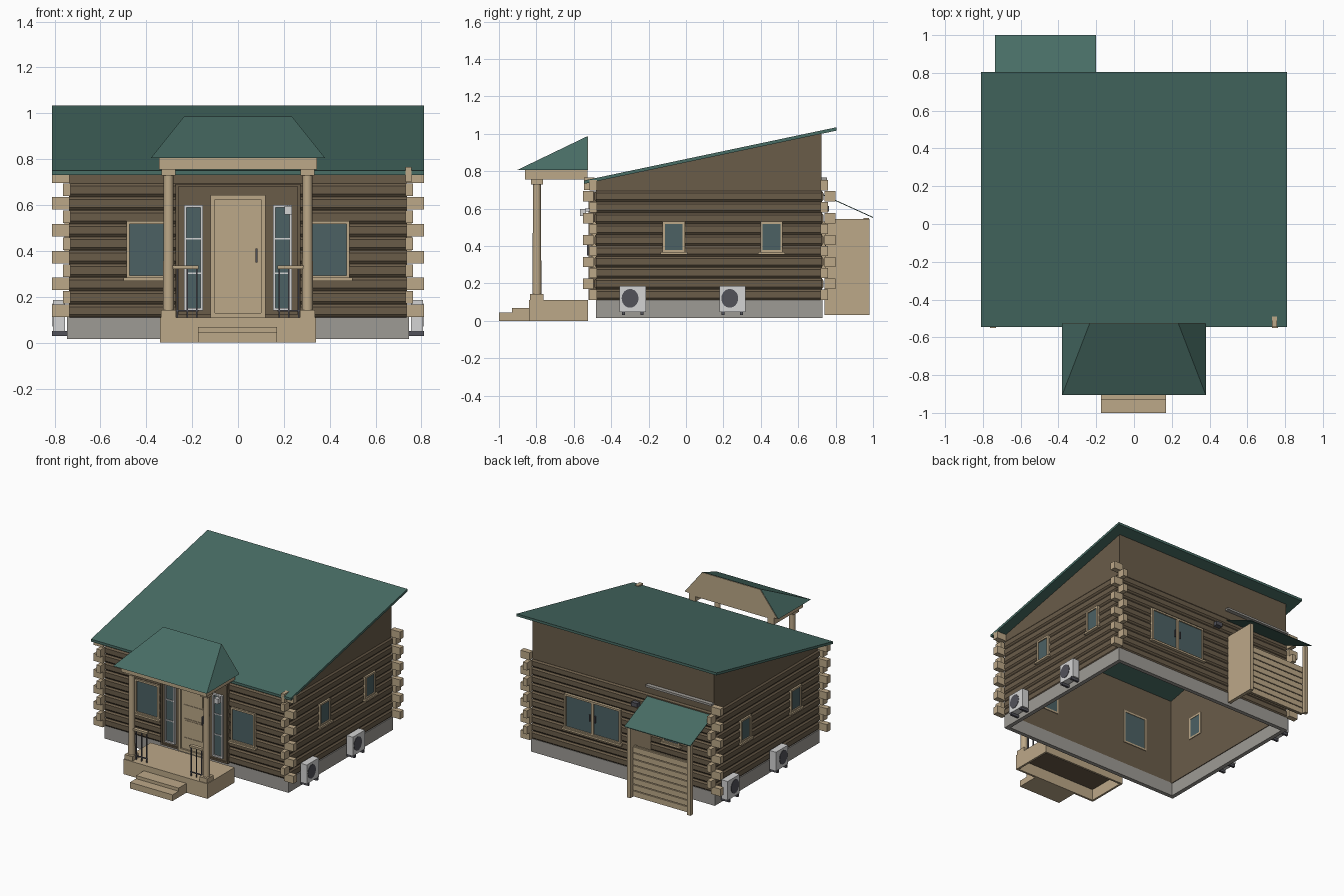
import bpy, bmesh, math
from mathutils import Vector

if "Cube" in bpy.data.objects:
    bpy.data.objects.remove(bpy.data.objects["Cube"])


def material(name, r, g, b):
    lin = [((c / 255 + 0.055) / 1.055) ** 2.4 for c in (r, g, b)]
    m = bpy.data.materials.new(name)
    m.diffuse_color = (*lin, 1)
    m.use_nodes = True
    m.node_tree.nodes["Principled BSDF"].inputs["Base Color"].default_value = m.diffuse_color
    return m


BROWN = material("brown_log", 106, 92, 73)
TAN = material("tan_timber", 188, 168, 136)
GREEN = material("green_roof", 72, 109, 101)
GREY = material("grey_concrete", 158, 155, 149)
WHITE = material("white_paint", 212, 212, 212)
GLASS = material("blue_grey_glass", 76, 97, 100)
DARK = material("dark_metal", 82, 82, 90)


def finish(name, bm, mat, normals=True):
    if normals:
        bmesh.ops.recalc_face_normals(bm, faces=bm.faces)
    me = bpy.data.meshes.new(name)
    bm.to_mesh(me)
    bm.free()
    me.materials.append(mat)
    ob = bpy.data.objects.new(name, me)
    bpy.context.collection.objects.link(ob)
    return ob


def boxes(name, mat, items):
    """One object made of boxes given as (x0, x1, y0, y1, z0, z1)."""
    bm = bmesh.new()
    for x0, x1, y0, y1, z0, z1 in items:
        vs = bmesh.ops.create_cube(bm, size=1)["verts"]
        for v in vs:
            v.co = Vector(((x0 + x1) / 2 + v.co.x * (x1 - x0),
                           (y0 + y1) / 2 + v.co.y * (y1 - y0),
                           (z0 + z1) / 2 + v.co.z * (z1 - z0)))
    return finish(name, bm, mat)


def prism(name, mat, a, b):
    """Solid between two matching outlines."""
    bm = bmesh.new()
    va, vb = [bm.verts.new(p) for p in a], [bm.verts.new(p) for p in b]
    n = len(va)
    bm.faces.new(va)
    bm.faces.new(vb[::-1])
    for i in range(n):
        bm.faces.new((va[i], vb[i], vb[(i + 1) % n], va[(i + 1) % n]))
    return finish(name, bm, mat)


# Wall coordinates: u runs along the wall, d is the distance outward from the centre
WALL = {"front": 0.49, "back": 0.735, "right": 0.745, "left": 0.745}


def at(side, u, d, z):
    return {"front": (u, -d, z), "back": (u, d, z), "right": (d, u, z), "left": (-d, u, z)}[side]


def on(side, u0, u1, d0, d1, z0, z1):
    p, q = at(side, u0, d0, z0), at(side, u1, d1, z1)
    return tuple(v for i in range(3) for v in sorted((p[i], q[i])))


def frame(side, u0, u1, d0, d1, z0, z1, t):
    return [on(side, u0, u0 + t, d0, d1, z0, z1), on(side, u1 - t, u1, d0, d1, z0, z1),
            on(side, u0 + t, u1 - t, d0, d1, z0, z0 + t), on(side, u0 + t, u1 - t, d0, d1, z1 - t, z1)]


def roof_z(y):
    return 0.75 + 0.211 * (y + 0.545)


# Foundation ring, open underneath
boxes("foundation", GREY, [(-.745, .745, -.48, -.45, .015, .112), (-.745, .745, .70, .73, .015, .112),
                           (-.745, -.715, -.45, .70, .015, .112), (.715, .745, -.45, .70, .015, .112)])

# Walls: flat core reaching the roof, with rounded-off log courses outside
Z0, LOG = 0.11, 0.0585
SPAN = {"front": (-.735, .735), "back": (-.735, .735), "right": (-.48, .725), "left": (-.48, .725)}
for side, W in WALL.items():
    u0, u1 = SPAN[side]
    za, zb = [roof_z(at(side, u, W, 0)[1]) - .01 for u in (u0, u1)]
    outline = ((u0, Z0), (u1, Z0), (u1, zb), (u0, za))
    prism(side + "_wall", BROWN, [at(side, u, W - .035, z) for u, z in outline],
          [at(side, u, W - .01, z) for u, z in outline])
    prof = [(W - .02, Z0)]
    for i in range(10):
        z = Z0 + i * LOG
        prof += [(W - .009, z + .001), (W, z + .012), (W, z + LOG - .012), (W - .009, z + LOG - .001)]
    prof.append((W - .02, Z0 + 10 * LOG))
    prism(side + "_logs", BROWN, [at(side, u0, d, z) for d, z in prof], [at(side, u1, d, z) for d, z in prof])

# Crossing log ends at the four corners
ends = []
for i in range(11):
    z0, z1 = Z0 + i * LOG + .002, Z0 + (i + 1) * LOG - .002
    for sx in (-1, 1):
        for ya, yb, yo in ((-.515, -.475, -.55), (.72, .76, .80)):
            if i % 2 == 0:
                ends.append((*sorted((sx * .735, sx * .81)), ya, yb, z0, z1))
            else:
                ends.append((*sorted((sx * .73, sx * .762)), *sorted(((ya + yb) / 2, yo)), z0, z1))
ends.append((.73, .757, -.545, -.49, .70, .765))
boxes("log_ends", TAN, ends)

# Main roof slab
eave = [(-.81, -.545), (-.81, .805), (.81, .805), (.81, -.545)]
prism("main_roof", GREEN, [(x, y, roof_z(y)) for x, y in eave], [(x, y, roof_z(y) - .018) for x, y in eave])


# Windows
def window(name, side, u0, u1, z0, z1, mullion=False):
    W, t = WALL[side], .013
    parts = frame(side, u0, u1, W - .04, W + .012, z0, z1, t)
    parts.append(on(side, u0 - .012, u1 + .012, W - .005, W + .022, z0 - .01, z0 + .004))
    if mullion:
        m = (u0 + u1) / 2
        parts.append(on(side, m - .01, m + .01, W - .04, W + .012, z0, z1))
        boxes(name + "_handles", DARK, [on(side, m + s * .022 - .004, m + s * .022 + .004, W, W + .014,
                                           z0 + .1, z0 + .15) for s in (-1, 1)])
    boxes(name + "_frame", TAN, parts)
    boxes(name + "_glass", GLASS, [on(side, u0 + t, u1 - t, W - .037, W + .004, z0 + t, z1 - t)])


window("front_left_window", "front", -.487, -.29, .28, .53)
window("front_right_window", "front", .29, .487, .28, .53)
window("back_window", "back", .01, .465, .27, .52, True)
window("shed_window", "back", -.47, -.33, .38, .53)
for side, centres in (("right", (-.065, .457)), ("left", (-.2, .38))):
    for k, c in enumerate(centres):
        window(f"{side}_window_{k}", side, c - .06, c + .06, .365, .53)

# Entrance: backing panel, door and glazed sidelights
boxes("entrance_panel", BROWN, [on("front", -.27, .27, .48, .502, .11, .69)]
      + frame("front", -.272, .272, .48, .51, .11, .692, .012))
boxes("door_frame", TAN, frame("front", -.12, .12, .49, .522, .11, .645, .02))
door = [on("front", -.1, .1, .49, .51, .11, .625)]
for z0, z1 in ((.21, .355), (.45, .59)):
    door += frame("front", -.085, .085, .505, .514, z0, z1, .006)
    door.append(on("front", -.072, .072, .505, .513, z0 + .013, z1 - .013))
boxes("door", TAN, door)
boxes("door_handle", DARK, [on("front", .076, .084, .505, .53, .35, .41)])
bars, panes = [], []
for s in (-1, 1):
    u0, u1 = sorted((s * .152, s * .235))
    bars += frame("front", u0, u1, .49, .517, .14, .6, .011)
    bars += [on("front", u0, u1, .49, .513, z, z + .006) for z in (.3, .45)]
    panes.append(on("front", u0 + .01, u1 - .01, .49, .507, .15, .59))
boxes("sidelight_frames", WHITE, bars)
boxes("sidelight_glass", GLASS, panes)
boxes("porch_lantern", WHITE, [(.203, .235, -.567, -.535, .56, .597), (.213, .225, -.54, -.5, .585, .6)])

# Porch floor and steps, hollow below
boxes("porch_floor", TAN, [(-.34, .34, -.84, -.525, .09, .11), (-.34, .34, -.84, -.825, 0, .09),
                           (-.34, -.325, -.825, -.525, 0, .09), (.325, .34, -.825, -.525, 0, .09),
                           (-.34, .34, -.54, -.525, 0, .09)])
boxes("porch_underside", BROWN, [(-.325, .325, -.825, -.54, .082, .09)])
boxes("steps", TAN, [(-.175, .17, -.93, -.84, 0, .068), (-.175, .17, -1, -.93, 0, .045)])

# Porch columns with bases and capitals
for s, label in ((-1, "left"), (1, "right")):
    bm = bmesh.new()
    bmesh.ops.create_cone(bm, cap_ends=True, segments=16, radius1=.024, radius2=.021, depth=.6)
    bmesh.ops.translate(bm, verts=bm.verts, vec=(s * .303, -.797, .44))
    column = finish(label + "_column", bm, TAN)
    for p in column.data.polygons:
        p.use_smooth = len(p.vertices) == 4
    cx = s * .303
    boxes(label + "_column_trim", TAN, [(cx - .032, cx + .032, -.835, -.762, .11, .143),
                                        (cx - .03, cx + .03, -.83, -.765, .73, .757)])
    # Short railing beside the column
    x0, x1 = sorted((s * .172, s * .285))
    boxes(label + "_rail", TAN, [(x0, x1, -.81, -.785, .322, .337)])
    boxes(label + "_balusters", DARK, [(x0, x1, -.801, -.794, .135, .142)]
          + [(s * u - .003, s * u + .003, -.801, -.794, .11, .325) for u in (.18, .222, .265)])

# Porch beams, ceiling, hipped roof and its flat back
boxes("porch_beams", TAN, [(-.345, .345, -.86, -.80, .755, .806), (-.345, -.29, -.80, -.527, .755, .806),
                           (.29, .345, -.80, -.527, .755, .806), (-.29, .29, -.80, -.527, .79, .806)])
bm = bmesh.new()
v = [bm.verts.new(p) for p in ((-.38, -.905, .805), (.38, -.905, .805), (.38, -.527, .805),
                               (-.38, -.527, .805), (-.235, -.527, .987), (.235, -.527, .987))]
for f in ((0, 1, 5, 4), (1, 2, 5), (3, 0, 4), (2, 3, 4, 5), (3, 2, 1, 0)):
    bm.faces.new([v[i] for i in f])
finish("porch_roof", bm, GREEN)
gable = ((-.375, .806), (.375, .806), (.235, .984), (-.235, .984))
prism("porch_gable", TAN, [(x, -.527, z) for x, z in gable], [(x, -.523, z) for x, z in gable])

# Rear lean-to: thin sloping roof, side panel, post and slatted screen
lean = [(-.735, .735, .675), (-.2, .735, .675), (-.2, 1, .555), (-.735, 1, .555)]
prism("lean_to_roof", GREEN, lean, [(x, y, z - .005) for x, y, z in lean])
boxes("lean_to_panel", TAN, [(-.235, -.21, .74, .98, .03, .545)])
boxes("lean_to_post", TAN, [(-.72, -.692, .95, .978, .03, .55)])
boxes("slat_screen", TAN, [(-.70, -.235, .925, .935, .03, .40)]
      + [(-.70, -.235, .93, .947, .032 + i * .046, .072 + i * .046) for i in range(8)])
boxes("wall_flashing", GREY, [(-.735, -.2, .72, .755, .75, .765)])
boxes("back_lamp", DARK, [(-.14, -.09, .73, .765, .585, .615)])

# Outdoor cooling units with round fans and feet
for side, centres in (("right", (-.285, .248)), ("left", (.04, .6))):
    for k, c in enumerate(centres):
        name = f"{side}_cooler_{k}"
        boxes(name, WHITE, [on(side, c - .07, c + .07, .755, .806, .048, .187)])
        boxes(name + "_feet", DARK, [on(side, c + s * .05 - .008, c + s * .05 + .008, .74, .81, .03, .05)
                                     for s in (-1, 1)])
        ring = [(c - .014 + .045 * math.cos(a * math.pi / 12), .12 + .05 * math.sin(a * math.pi / 12))
                for a in range(24)]
        prism(name + "_fan", DARK, [at(side, u, .80, z) for u, z in ring], [at(side, u, .809, z) for u, z in ring])
